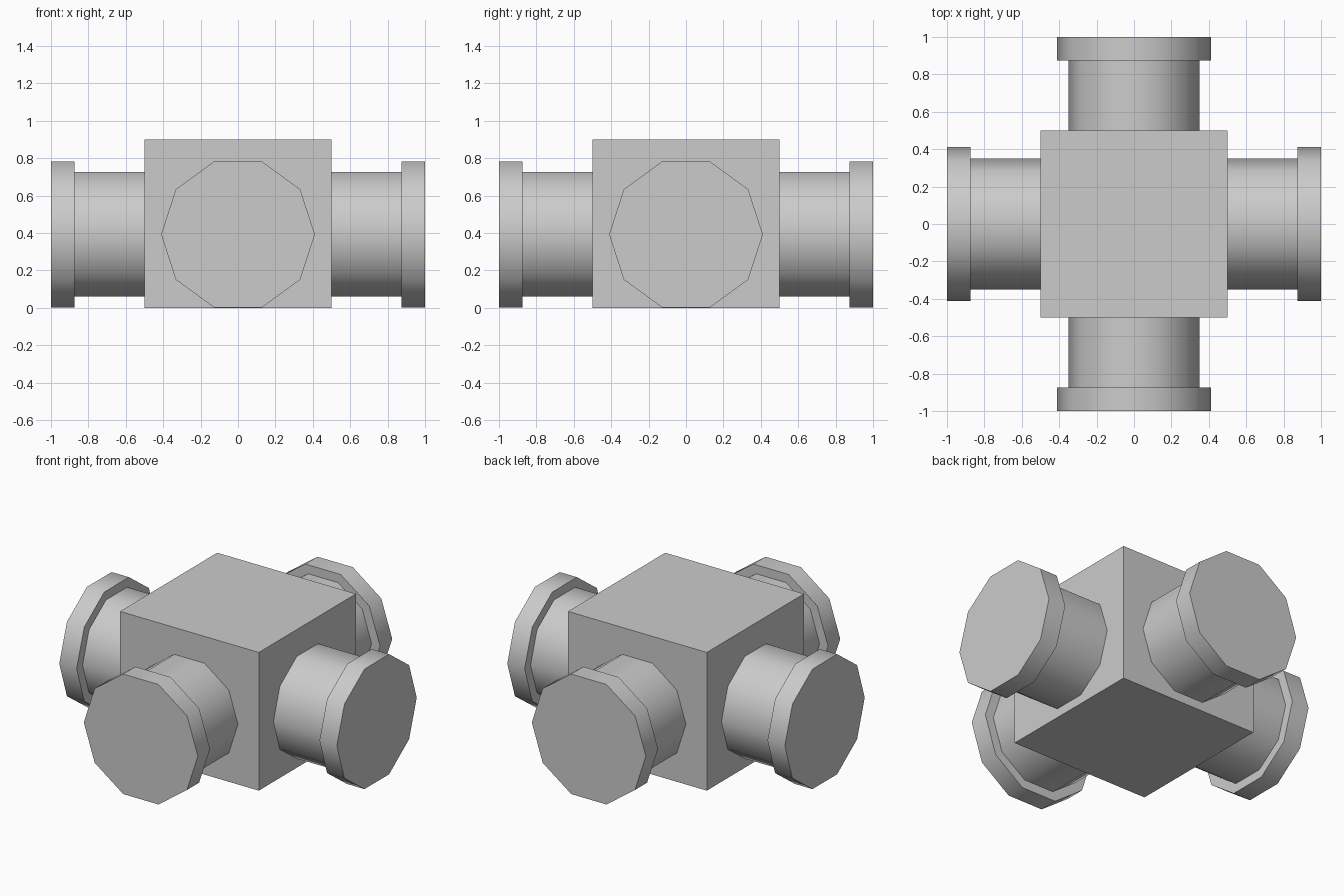
import bpy, bmesh
from math import radians, sin, cos, pi
from mathutils import Matrix

if "Cube" in bpy.data.objects:
    bpy.data.objects.remove(bpy.data.objects["Cube"])

SIDES = 10
AXIS_Z = 0.392
# (distance from centre, radius) along each arm: pipe, step, end flange
PROFILE = [(0.5, 0.35), (0.875, 0.35), (0.875, 0.411), (1.0, 0.411)]


def make_object(name, bm):
    bmesh.ops.recalc_face_normals(bm, faces=bm.faces)
    mesh = bpy.data.meshes.new(name)
    bm.to_mesh(mesh)
    bm.free()
    obj = bpy.data.objects.new(name, mesh)
    bpy.context.collection.objects.link(obj)
    return obj


def pipe_arm(name, angle):
    bm = bmesh.new()
    rings = [[bm.verts.new((d, r * cos(2 * pi * i / SIDES), r * sin(2 * pi * i / SIDES)))
              for i in range(SIDES)] for d, r in PROFILE]
    for a, b in zip(rings, rings[1:]):
        for i in range(SIDES):
            j = (i + 1) % SIDES
            bm.faces.new((a[i], a[j], b[j], b[i]))
    bm.faces.new(rings[0][::-1])
    bm.faces.new(rings[-1])
    bm.transform(Matrix.Translation((0, 0, AXIS_Z)) @ Matrix.Rotation(radians(angle), 4, 'Z'))
    obj = make_object(name, bm)
    bpy.ops.object.select_all(action='DESELECT')
    obj.select_set(True)
    bpy.context.view_layer.objects.active = obj
    bpy.ops.object.shade_smooth_by_angle(angle=radians(50))


# Central junction block
bm = bmesh.new()
bmesh.ops.create_cube(bm, size=1, matrix=Matrix.Translation((0, 0, 0.45)) @ Matrix.Diagonal((1, 1, 0.9, 1)))
make_object("junction_block", bm)

# Four flanged pipe arms
for k, side in enumerate(("right", "back", "left", "front")):
    pipe_arm(side + "_pipe_arm", 90 * k)
